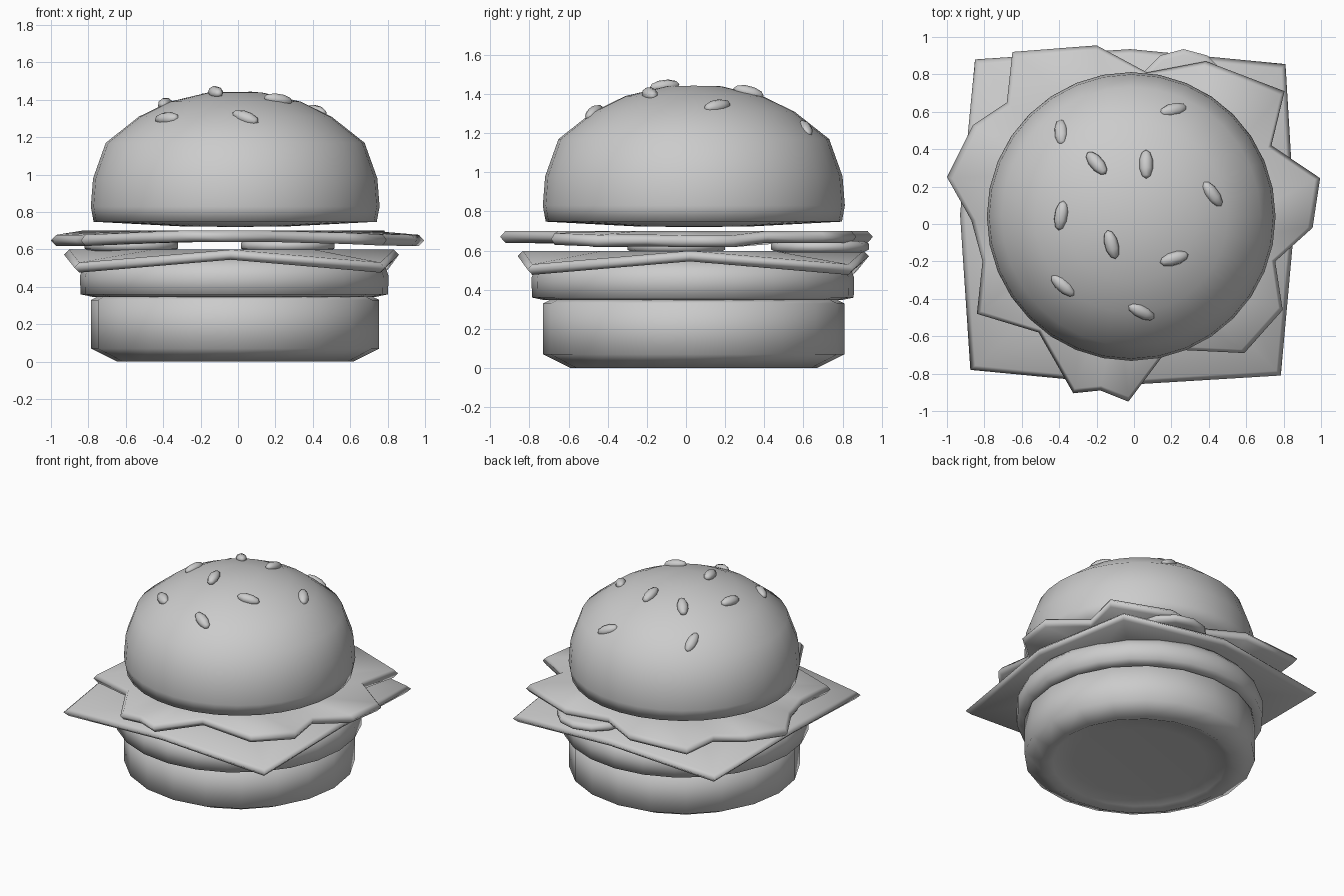
import bpy, bmesh, math
from mathutils import Matrix, Vector

cube = bpy.data.objects.get("Cube")
if cube:
    bpy.data.objects.remove(cube, do_unlink=True)

GREY = (0.6, 0.6, 0.6, 1.0)
mat = bpy.data.materials.new("plain grey")
mat.use_nodes = True
mat.diffuse_color = GREY
bsdf = next(n for n in mat.node_tree.nodes if n.type == 'BSDF_PRINCIPLED')
bsdf.inputs["Base Color"].default_value = GREY

CX, CY = -0.015, 0.04  # axis of the buns


def finish(name, bm):
    bmesh.ops.recalc_face_normals(bm, faces=bm.faces)
    for face in bm.faces:
        face.smooth = True
    mesh = bpy.data.meshes.new(name)
    bm.to_mesh(mesh)
    bm.free()
    mesh.materials.append(mat)
    bpy.context.collection.objects.link(bpy.data.objects.new(name, mesh))


def loft(name, rings, bottom, top):
    """Skin closed rings of points from bottom to top, closing each end at a point."""
    bm = bmesh.new()
    loops = [[bm.verts.new(p) for p in ring] for ring in rings]
    n = len(loops[0])
    low, high = bm.verts.new(bottom), bm.verts.new(top)
    for i in range(n):
        j = (i + 1) % n
        for a, b in zip(loops, loops[1:]):
            bm.faces.new((a[i], a[j], b[j], b[i]))
        bm.faces.new((low, loops[0][j], loops[0][i]))
        bm.faces.new((high, loops[-1][i], loops[-1][j]))
    finish(name, bm)


def lathe(name, centre, profile, z_low, z_high, sides):
    x, y = centre
    turn = [2 * math.pi * i / sides for i in range(sides)]
    rings = [[(x + r * math.cos(t), y + r * math.sin(t), z) for t in turn]
             for r, z in profile]
    loft(name, rings, (x, y, z_low), (x, y, z_high))


def slice_sheet(name, outline, flat_z, half, inset):
    """Thin sheet with a flat middle, a pointed rim and a height for each rim point."""
    def ring(scale, dz, level=None):
        return [(x * scale, y * scale, (z if level is None else level) + dz)
                for x, y, z in outline]
    rings = [ring(0.52, -half, flat_z), ring(inset, -half), ring(1, 0),
             ring(inset, half), ring(0.52, half, flat_z)]
    loft(name, rings, (0, 0, flat_z - half), (0, 0, flat_z + half))


# Buns and patty; the underside of the lower bun is slightly dished
lathe("bottom_bun", (CX, CY),
      [(0.45, 0.035), (0.58, 0.025), (0.63, 0), (0.77, 0.07), (0.77, 0.33), (0.735, 0.347)],
      0.035, 0.347, 20)
lathe("patty", (-0.02, 0.035),
      [(0.76, 0.347), (0.822, 0.36), (0.825, 0.46), (0.81, 0.5), (0.77, 0.545)],
      0.347, 0.55, 24)
dome = [(0.772, 0.83), (0.76, 0.98), (0.692, 1.17), (0.515, 1.31),
        (0.35, 1.39), (0.14, 1.44)]
lathe("top_bun", (CX, CY), [(0.3, 0.724), (0.757, 0.748)] + dome, 0.72, 1.443, 32)

# Cheese: corners droop, side middles stay level
HI, LO = 0.572, 0.503
slice_sheet("cheese", [
    (-0.85, 0.88, LO), (-0.93, 0.05, HI), (-0.875, -0.78, LO), (-0.04, -0.86, HI),
    (0.785, -0.81, LO), (0.86, 0.02, HI), (0.81, 0.855, LO), (-0.02, 0.935, HI)],
    HI, 0.027, 0.97)

# Pickle slices
for i, spot in enumerate([(-0.57, -0.05), (0.265, 0.685)]):
    lathe(f"pickle_{i + 1}", spot,
          [(0.22, 0.59), (0.25, 0.605), (0.25, 0.635), (0.22, 0.65)],
          0.59, 0.65, 12)

# Lettuce: ragged leaf, sagging a little at the sides but not along the back
leaf = [(-0.65, 0.92), (-0.2, 0.955), (0.07, 0.81), (0.385, 0.87), (0.805, 0.71),
        (0.735, 0.42), (0.995, 0.245), (0.955, -0.02), (0.755, -0.2), (0.795, -0.46),
        (0.59, -0.69), (0.18, -0.67), (-0.03, -0.95), (-0.18, -0.89),
        (-0.325, -0.905), (-0.51, -0.58), (-0.84, -0.48), (-0.81, -0.2),
        (-0.87, 0.02), (-1.0, 0.25), (-0.86, 0.53), (-0.68, 0.65)]


def sag(x, y):
    return 0.022 * min(1, max(0, 2 * abs(x) - 0.7)) if y < 0.4 else 0


slice_sheet("lettuce", [(x, y, 0.67 - sag(x, y)) for x, y in leaf], 0.67, 0.03, 0.972)


# Sesame seeds resting on the dome
def dome_at(r):
    pts = dome + [(0, 1.443)]
    for (r0, z0), (r1, z1) in zip(pts, pts[1:]):
        if r >= r1:
            return z0 + (r - r0) * (z1 - z0) / (r1 - r0)


seeds = [(-0.39, 0.49, 100), (-0.2, 0.325, 130), (0.065, 0.32, 90), (0.21, 0.61, 20),
         (0.42, 0.16, 128), (-0.39, 0.045, 80), (-0.12, -0.11, 105),
         (0.215, -0.185, 15), (-0.38, -0.33, 140), (0.04, -0.47, 150)]
for i, (x, y, deg) in enumerate(seeds):
    out = Vector((x - CX, y - CY, 0))
    r = out.length
    slope = (dome_at(r - 0.08) - dome_at(r + 0.08)) / 0.16
    normal = (out.normalized() * slope + Vector((0, 0, 1))).normalized()
    tilt = Vector((0, 0, 1)).rotation_difference(normal).to_matrix().to_4x4()
    place = (Matrix.Translation((x, y, dome_at(r) + 0.02 - 0.05 * r)) @ tilt
             @ Matrix.Rotation(math.radians(deg), 4, 'Z')
             @ Matrix.Diagonal((0.08, 0.038, 0.033, 1))
             @ Matrix.Rotation(math.pi / 2, 4, 'Y'))
    bm = bmesh.new()
    bmesh.ops.create_uvsphere(bm, u_segments=8, v_segments=5, radius=1, matrix=place)
    finish(f"sesame_seed_{i + 1}", bm)
